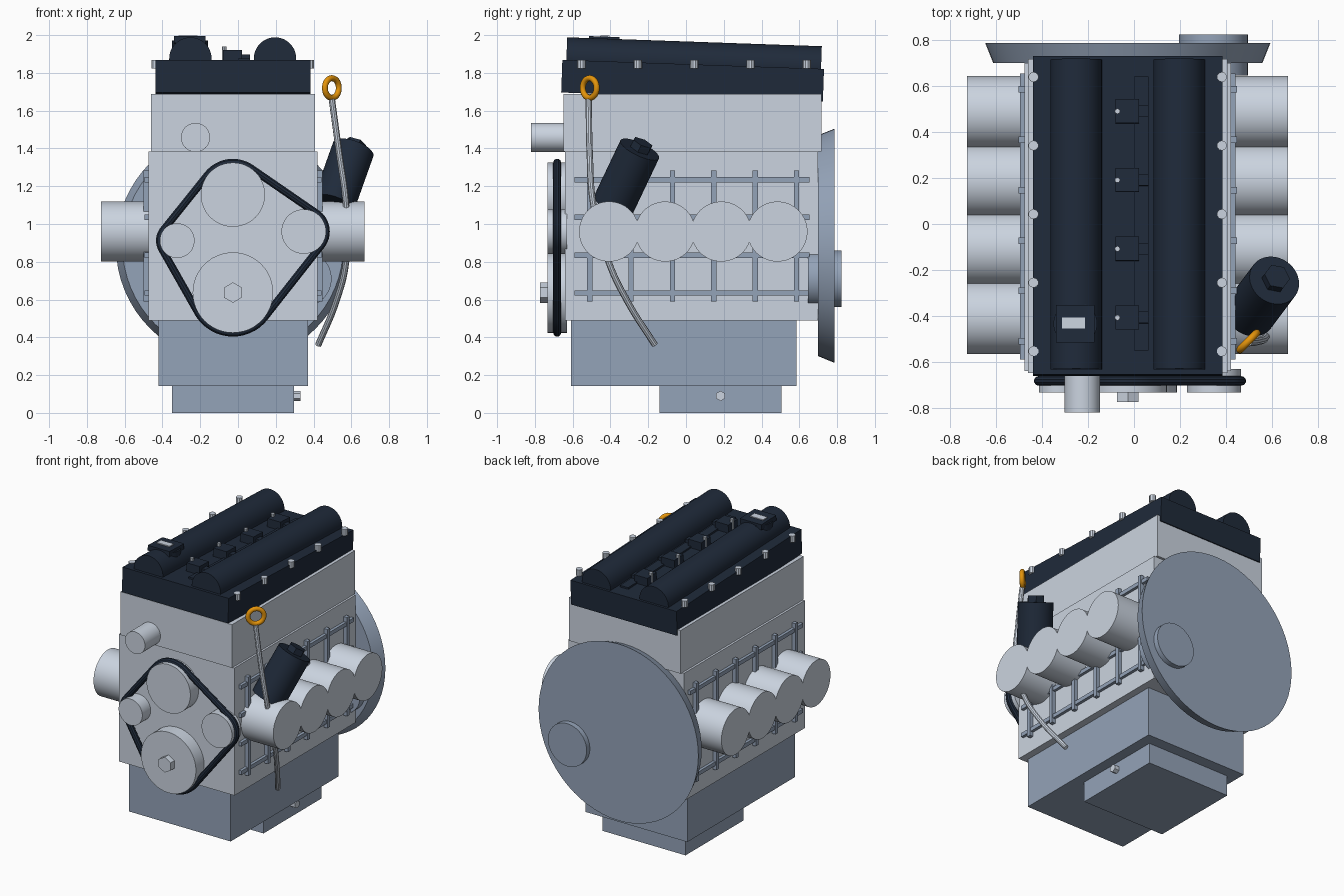
import bpy, math
from mathutils import Vector, geometry

if "Cube" in bpy.data.objects:
    bpy.data.objects.remove(bpy.data.objects["Cube"], do_unlink=True)


def material(name, rgb):
    """Flat material from sRGB 0-255 values."""
    lin = [((c / 255 + 0.055) / 1.055) ** 2.4 for c in rgb]
    m = bpy.data.materials.new(name)
    m.use_nodes = True
    m.diffuse_color = (*lin, 1)
    m.node_tree.nodes["Principled BSDF"].inputs["Base Color"].default_value = (*lin, 1)
    return m


LIGHT = material("light_metal", (203, 212, 224))
STEEL = material("blue_grey_steel", (148, 163, 184))
DARK = material("dark_navy", (31, 42, 58))
AMBER = material("amber", (228, 148, 11))

MID = -0.027                     # centre plane of the engine
TILT = math.radians(-2)          # slope of the valve cover


def finish(name, mat, smooth=False):
    ob = bpy.context.object
    ob.name = ob.data.name = name
    ob.data.materials.append(mat)
    if smooth:
        bpy.ops.object.shade_smooth_by_angle(angle=math.radians(35))
    return ob


def box(name, mat, x, y, z, tilt=0):
    """Box from (min, max) pairs, optionally tilted about x."""
    lo, hi = Vector((x[0], y[0], z[0])), Vector((x[1], y[1], z[1]))
    bpy.ops.mesh.primitive_cube_add(size=1, location=(lo + hi) / 2)
    ob = bpy.context.object
    for v in ob.data.vertices:
        v.co = Vector(a * b for a, b in zip(v.co, hi - lo))
    ob.rotation_euler.x = tilt
    return finish(name, mat)


def rod(name, mat, a, b, r, r2=None, sides=48):
    """Cylinder or cone between two points."""
    a, b = Vector(a), Vector(b)
    d = b - a
    bpy.ops.mesh.primitive_cone_add(vertices=sides, radius1=r, radius2=r if r2 is None else r2,
                                    depth=d.length, location=(a + b) / 2)
    bpy.context.object.rotation_euler = d.to_track_quat('Z', 'Y').to_euler()
    return finish(name, mat, sides > 12)


def tube(name, mat, points, r, closed=False):
    """Round tube along a path, turned into a mesh."""
    cu = bpy.data.curves.new(name, 'CURVE')
    cu.dimensions = '3D'
    cu.bevel_depth, cu.bevel_resolution = r, 3
    cu.use_fill_caps = True
    sp = cu.splines.new('POLY' if closed else 'BEZIER')
    if closed:
        sp.points.add(len(points) - 1)
        for p, co in zip(sp.points, points):
            p.co = (*co, 1)
        sp.use_cyclic_u = True
    else:
        sp.bezier_points.add(len(points) - 1)
        for p, co in zip(sp.bezier_points, points):
            p.co = co
            p.handle_left_type = p.handle_right_type = 'AUTO'
    ob = bpy.data.objects.new(name, cu)
    bpy.context.collection.objects.link(ob)
    bpy.ops.object.select_all(action='DESELECT')
    ob.select_set(True)
    bpy.context.view_layer.objects.active = ob
    bpy.ops.object.convert(target='MESH')
    return finish(name, mat, True)


def cover_z(y):
    """Height of the sloped cover's top surface."""
    return 1.845 + math.tan(TILT) * (y - 0.035)


# Main castings
box("engine_block", LIGHT, (MID - 0.448, MID + 0.448), (-0.64, 0.70), (0.49, 1.385))
box("cylinder_head", LIGHT, (-0.46, 0.407), (-0.648, 0.717), (1.385, 1.688))
box("oil_pan", STEEL, (-0.42, 0.37), (-0.61, 0.585), (0.143, 0.49))
box("oil_sump", STEEL, (-0.35, 0.296), (-0.14, 0.505), (0, 0.143))
rod("drain_plug", LIGHT, (0.29, 0.183, 0.09), (0.332, 0.183, 0.09), 0.027, sides=6)

# Sloped valve cover with two round cam housings
box("valve_cover", DARK, (-0.438, 0.385), (-0.658, 0.728), (1.672, 1.845), TILT)
for side, x in (("right", -0.252), ("left", 0.196)):
    rod(side + "_cam_housing", DARK, (x, -0.633, cover_z(-0.633) + 0.008),
        (x, 0.715, cover_z(0.715) + 0.008), 0.112)

# Cover bolts along both edges
for side, x in (("right", -0.437), ("left", 0.382)):
    for i in range(5):
        y = -0.553 + 0.298 * i
        rod(f"{side}_cover_bolt_{i + 1}", LIGHT, (x, y, 1.823), (x, y, 1.868), 0.022, sides=10)

# Ignition rail and coils
z = cover_z(0.045)
box("ignition_rail", DARK, (0.0, 0.064), (-0.55, 0.64), (z - 0.02, z + 0.012), TILT)
for i in range(4):
    y = -0.407 + 0.299 * i
    z = cover_z(y)
    box(f"coil_{i + 1}", DARK, (-0.08, 0.022), (y - 0.052, y + 0.052), (z - 0.02, z + 0.058), TILT)
    box(f"coil_connector_{i + 1}", DARK, (0.02, 0.064), (y - 0.025, y + 0.025),
        (z - 0.02, z + 0.035), TILT)
    rod(f"coil_pin_{i + 1}", LIGHT, (-0.072, y, z), (-0.072, y, z + 0.078), 0.012, sides=8)

# Oil filler cap
rod("filler_neck", DARK, (-0.255, -0.433, 1.86), (-0.255, -0.433, 1.972), 0.095)
box("filler_cap", DARK, (-0.34, -0.172), (-0.515, -0.352), (1.955, 1.992), TILT)
box("filler_label", LIGHT, (-0.314, -0.214), (-0.454, -0.406), (1.99, 1.998), TILT)

# Four transverse port cylinders running through the block
for i in range(4):
    y = -0.407 + 0.297 * i
    rod(f"port_cylinder_{i + 1}", LIGHT, (-0.725, y, 0.96), (0.67, y, 0.96), 0.159, sides=64)

# Reinforcing rib grid on both sides
for side, s in (("left", 1), ("right", -1)):
    def span(depth):
        return sorted((MID + s * 0.44, MID + s * depth))
    for j, zc in enumerate((0.635, 0.835, 1.035, 1.235)):
        box(f"{side}_long_rib_{j + 1}", STEEL, span(0.468), (-0.59, 0.655), (zc - 0.014, zc + 0.014))
    for i in range(6):
        y = -0.51 + 0.219 * i
        for part, zr in (("lower", (0.59, 0.88)), ("upper", (0.99, 1.283))):
            box(f"{side}_{part}_rib_{i + 1}", STEEL, span(0.474), (y - 0.014, y + 0.014), zr)

# Flywheel and starter boss at the back
rod("flywheel", STEEL, (MID, 0.70, 0.885), (MID, 0.787, 0.885), 0.585, 0.62, sides=64)
rod("starter_boss", STEEL, (0.345, 0.645, 0.71), (0.345, 0.823, 0.71), 0.15)

# Front pulleys: name, x, z, radius
pulleys = (("cam_pulley", MID, 1.155, 0.17), ("crank_pulley", MID, 0.637, 0.213),
           ("right_idler", -0.322, 0.912, 0.092), ("left_idler", 0.348, 0.96, 0.118))
rim = []
for name, x, z, r in pulleys:
    rod(name, LIGHT, (x, -0.63, z), (x, -0.732, z), r)
    rim += [Vector((x + r * math.cos(a * math.pi / 24), z + r * math.sin(a * math.pi / 24)))
            for a in range(48)]
rod("crank_bolt", LIGHT, (MID, -0.72, 0.637), (MID, -0.774, 0.637), 0.054, sides=6)

# Drive belt wrapped tightly around the pulleys
tube("drive_belt", DARK, [(rim[i].x, -0.682, rim[i].y) for i in geometry.convex_hull_2d(rim)],
     0.021, closed=True)

# Coolant pipe
rod("coolant_pipe", LIGHT, (-0.225, -0.64, 1.458), (-0.225, -0.82, 1.458), 0.077)

# Oil filter, leaning outward
foot, top = Vector((0.505, -0.385, 1.10)), Vector((0.61, -0.245, 1.395))
axis = (top - foot).normalized()
rod("oil_filter", DARK, foot, top, 0.113)
rod("oil_filter_nut", DARK, top, top + axis * 0.042, 0.058, sides=6)

# Dipstick and its ring handle
tube("dipstick", LIGHT, [(0.497, -0.515, 1.66), (0.535, -0.51, 1.38), (0.572, -0.49, 1.10),
                         (0.572, -0.41, 0.80), (0.52, -0.31, 0.59), (0.425, -0.165, 0.36)], 0.017)
bpy.ops.mesh.primitive_torus_add(major_radius=0.052, minor_radius=0.016, major_segments=32,
                                 minor_segments=12, location=(0.497, -0.51, 1.72),
                                 rotation=(math.pi / 2, 0, math.pi / 4))
finish("dipstick_ring", AMBER, True)
